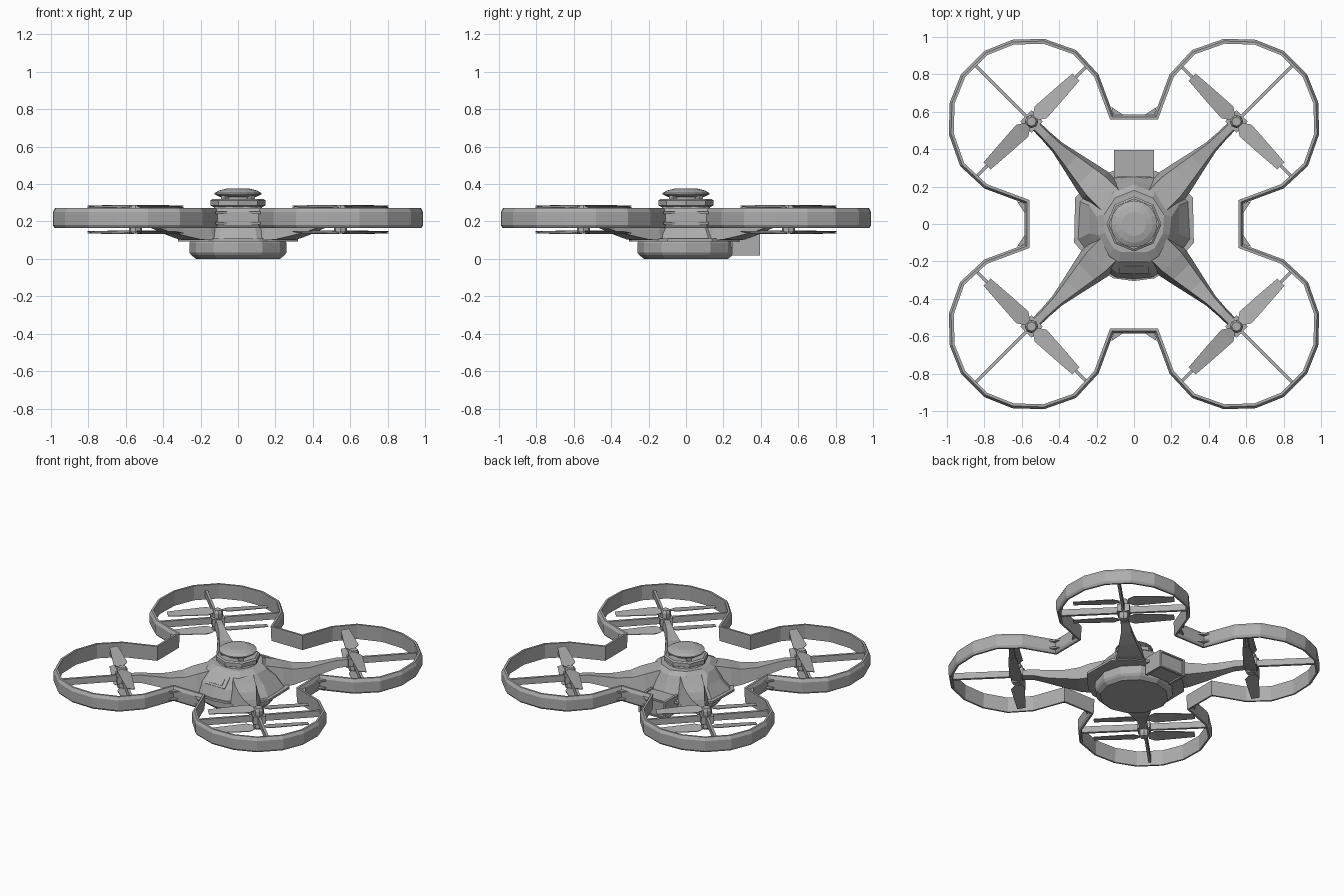
import bpy, bmesh, math
from mathutils import Matrix, Vector

cube = bpy.data.objects.get("Cube")
if cube:
    bpy.data.objects.remove(cube, do_unlink=True)

grey = bpy.data.materials.new("plain grey")
grey.use_nodes = True
grey.diffuse_color = (0.42, 0.42, 0.42, 1)
grey.node_tree.nodes["Principled BSDF"].inputs["Base Color"].default_value = (0.42, 0.42, 0.42, 1)


def loft(name, sections, matrix=None, closed=False):
    """Skin a row of matching point loops, capped unless the row is closed."""
    bm = bmesh.new()
    loops = [[bm.verts.new(p) for p in s] for s in sections]
    n = len(loops[0])
    pairs = list(zip(loops, loops[1:]))
    if closed:
        pairs.append((loops[-1], loops[0]))
    else:
        bm.faces.new(loops[0])
        bm.faces.new(loops[-1])
    for a, b in pairs:
        for i in range(n):
            j = (i + 1) % n
            bm.faces.new((a[i], a[j], b[j], b[i]))
    bmesh.ops.recalc_face_normals(bm, faces=bm.faces)
    mesh = bpy.data.meshes.new(name)
    bm.to_mesh(mesh)
    bm.free()
    mesh.materials.append(grey)
    ob = bpy.data.objects.new(name, mesh)
    bpy.context.scene.collection.objects.link(ob)
    if matrix:
        ob.matrix_world = matrix
    return ob


def box(name, x, y, z, matrix=None):
    rect = [(x[0], y[0]), (x[1], y[0]), (x[1], y[1]), (x[0], y[1])]
    return loft(name, [[(a, b, h) for a, b in rect] for h in z], matrix)


def turned(name, profile, sides, centre=(0, 0), matrix=None):
    """Solid of revolution from (radius, height) pairs."""
    turn = [i * math.tau / sides for i in range(sides)]
    return loft(name, [[(centre[0] + r * math.cos(a), centre[1] + r * math.sin(a), z)
                        for a in turn] for r, z in profile], matrix)


def mirrored(half, z):
    """Outline mirrored in x from a half outline that starts and ends on the axis."""
    return [(x, y, z) for x, y in half] + [(-x, y, z) for x, y in half[-2:0:-1]]


# Guard: one continuous wall around all four rotors
eighth = [(.585, .11), (.80, .19), (.93, .31), (.99, .48), (.985, .65), (.925, .80)]
quarter = eighth + [(y, x) for x, y in reversed(eighth)]
path = []
for k in range(4):
    spin = Matrix.Rotation(k * math.pi / 2, 2)
    path += [spin @ Vector(p) for p in quarter]
wall = [(.01, .165), (0, .18), (0, .25), (.012, .272), (.026, .272), (.022, .165)]
rings = []
for i, p in enumerate(path):
    before = (p - path[i - 1]).normalized()
    after = (path[(i + 1) % len(path)] - p).normalized()
    n1, n2 = Vector((-before.y, before.x)), Vector((-after.y, after.x))
    miter = (n1 + n2) / (1 + n1.dot(n2))
    rings.append([(*(p + miter * d), z) for d, z in wall])
loft("rotor_guard", rings, closed=True)

# Corner gussets on the four guard bridges
for k in range(4):
    spin = Matrix.Rotation(k * math.pi / 2, 4, 'Z')
    for s in (-1, 1):
        tri = [(.582, .11 * s), (.582, .055 * s), (.625, .12 * s)]
        for z in (.185, .24):
            loft("guard_gusset", [[(x, y, h) for x, y in tri] for h in (z, z + .012)], spin)

# Base pod and rim plate
turned("base_pod", [(.225, 0), (.25, .02), (.26, .035), (.26, .085), (.25, .1)], 12)
rim = [(0, .29), (.11, .285), (.22, .24), (.315, .14), (.32, -.1), (.2, -.235), (.11, -.29), (0, -.305)]
loft("rim_plate", [mirrored(rim, z) for z in (.094, .11)])

# Faceted hull
hull = [
    (.108, [(0, .26), (.16, .24), (.29, .12), (.30, -.08), (.2, -.22), (.1, -.285), (0, -.295)]),
    (.18, [(0, .23), (.15, .2), (.24, .1), (.24, -.05), (.17, -.2), (.09, -.26), (0, -.265)]),
    (.245, [(0, .21), (.11, .17), (.2, .04), (.19, -.06), (.13, -.17), (.085, -.2), (0, -.2)]),
    (.27, [(0, .18), (.1, .14), (.16, .05), (.155, -.05), (.11, -.13), (.07, -.15), (0, -.15)]),
]
loft("hull", [mirrored(half, z) for z, half in hull])

# Nose panel: thin plates on the sloping front
def nose_plate(name, x0, x1, t0, t1, lift):
    top, low = Vector((0, -.2, .245)), Vector((0, -.265, .18))
    out = Vector((0, -.707, .707))
    quad = [(x0, t0), (x1, t0), (x1, t1), (x0, t1)]
    loft(name, [[top.lerp(low, t) + out * d + Vector((x, 0, 0)) for x, t in quad]
                for d in (-.002, lift)])

nose_plate("nose_panel", -.078, .078, .05, .95, .004)
nose_plate("nose_hatch", -.05, .05, .3, .8, .008)

# Sensor turret
turned("turret_neck", [(.135, .26), (.125, .285)], 16)
turned("turret_collar", [(.13, .277), (.147, .285), (.147, .313), (.135, .321)], 8)
turned("turret_post", [(.085, .315), (.085, .338)], 12)
turned("turret_cap", [(.095, .33), (.125, .345), (.125, .353), (.10, .366), (.065, .375)], 16)
for k in range(4):
    box("turret_bracket", (.085, .115), (-.015, .015), (.315, .338),
        Matrix.Rotation(math.pi / 4 + k * math.pi / 2, 4, 'Z'))

# Rear equipment box with raised edges
box("rear_box", (-.095, .095), (.25, .385), (.028, .135))
for s in (-1, 1):
    box("rear_box_side", sorted((s * .09, s * .107)), (.245, .395), (.018, .143))
for z in (.018, .133):
    box("rear_box_edge", (-.1, .1), (.38, .395), (z, z + .01))
box("rear_box_mount", (-.07, .07), (.2, .26), (.06, .12))

# Arm, motor, struts and paired rotors at each corner
def section(d, w, low, high):
    return [(d, -w, low), (d, w, low), (d, w * .7, high), (d, -w * .7, high)]

arm = [(.17, .10, .10, .25), (.29, .10, .10, .225), (.36, .085, .103, .205),
       (.47, .06, .125, .20), (.58, .036, .152, .215), (.66, .03, .175, .228), (.79, .026, .185, .228)]
blade = [(.03, .02, .006), (.07, .045, .008), (.20, .037, .006), (.335, .027, .004)]
hub = .775
corners = ["back_left", "back_right", "front_right", "front_left"]
for k, corner in enumerate(corners):
    m = Matrix.Rotation(math.pi / 4 + k * math.pi / 2, 4, 'Z')
    loft(corner + "_arm", [section(*s) for s in arm], m)
    box(corner + "_radial_strut", (hub, 1.21), (-.009, .009), (.187, .232), m)
    box(corner + "_cross_strut", (hub - .009, hub + .009), (-.428, .428), (.187, .232), m)
    turned(corner + "_motor", [(.028, .135), (.036, .15), (.036, .27), (.025, .288)], 8, (hub, 0), m)
    box(corner + "_motor_block", (hub - .042, hub + .042), (-.042, .042), (.182, .236), m)
    for level, z0 in (("upper", .279), ("lower", .142)):
        for side in (-1, 1):
            # Pitched, tapering blade
            loft(corner + "_" + level + "_blade",
                 [[(hub + side * w * a, side * y, z0 + pitch * a + b)
                   for a, b in ((-1, -.002), (1, -.002), (1, .002), (-1, .002))]
                  for y, w, pitch in blade], m)
